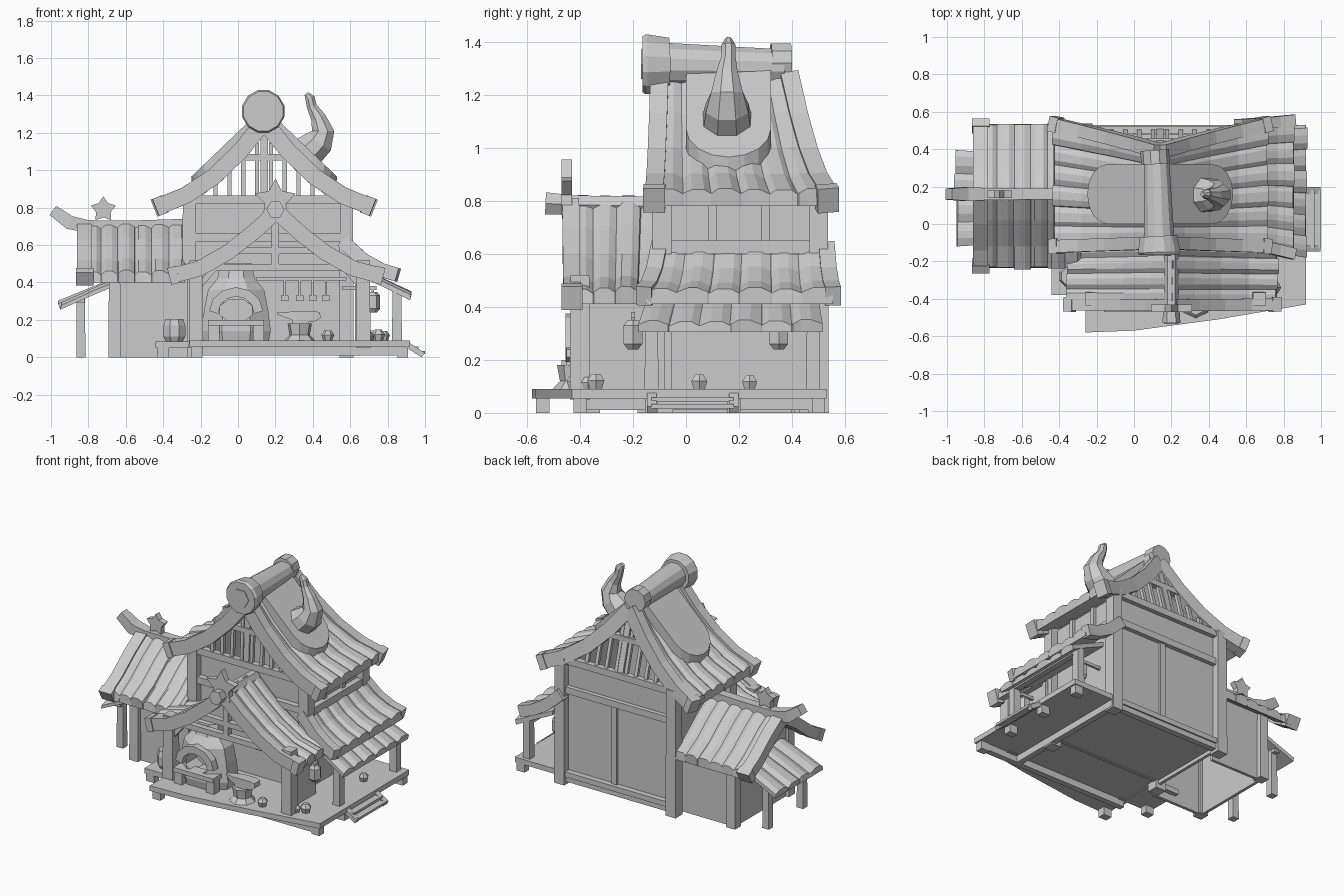
import bpy, bmesh, math, random
from mathutils import Vector as V

if "Cube" in bpy.data.objects:
    bpy.data.objects.remove(bpy.data.objects["Cube"])
random.seed(4)

grey = bpy.data.materials.new("plain_grey")
grey.diffuse_color = (0.6, 0.6, 0.6, 1)
grey.use_nodes = True
grey.node_tree.nodes["Principled BSDF"].inputs["Base Color"].default_value = grey.diffuse_color

def mesh(name, verts, faces):
    me = bpy.data.meshes.new(name)
    bm = bmesh.new()
    vs = [bm.verts.new(v) for v in verts]
    for f in faces:
        bm.faces.new([vs[i] for i in f])
    bmesh.ops.recalc_face_normals(bm, faces=bm.faces)
    bm.to_mesh(me)
    bm.free()
    me.materials.append(grey)
    ob = bpy.data.objects.new(name, me)
    bpy.context.collection.objects.link(ob)
    return ob

def prism(name, bottom, top):
    """Solid between two matching outlines."""
    n = len(bottom)
    faces = [list(range(n)), list(range(n, 2 * n))]
    faces += [[i, (i + 1) % n, n + (i + 1) % n, n + i] for i in range(n)]
    return mesh(name, list(bottom) + list(top), faces)

def box(name, x0, x1, y0, y1, z0, z1):
    o = [(x0, y0), (x1, y0), (x1, y1), (x0, y1)]
    return prism(name, [(x, y, z0) for x, y in o], [(x, y, z1) for x, y in o])

def tube(name, pts, sizes, n=4, ref=(0, 1, 0)):
    """Sweep an n-sided section along pts; sizes = half (width along ref, depth)."""
    pts, ref = [V(p) for p in pts], V(ref)
    if not isinstance(sizes, list):
        sizes = [sizes] * len(pts)
    verts, faces = [], []
    for i, p in enumerate(pts):
        t = (pts[min(i + 1, len(pts) - 1)] - pts[max(i - 1, 0)]).normalized()
        a = t.cross(ref).normalized()
        b = a.cross(t)
        w, h = sizes[i] if isinstance(sizes[i], tuple) else (sizes[i], sizes[i])
        for k in range(n):
            g, c = 2 * math.pi * (k + .5) / n, 1 / math.cos(math.pi / n)
            verts.append(p + b * w * c * math.cos(g) + a * h * c * math.sin(g))
        if i:
            o = (i - 1) * n
            faces += [[o + k, o + (k + 1) % n, o + n + (k + 1) % n, o + n + k] for k in range(n)]
    faces += [list(range(n)), list(range(len(verts) - n, len(verts)))]
    return mesh(name, verts, faces)

def post(name, x, y, z0, z1, r=.03):
    return tube(name, [(x, y, z0), (x, y, z1)], [r * 1.1, r])

def roof(name, prof, top, eave, n, axis="x", thick=.045):
    """Boarded slope: prof runs ridge to eave, top / eave give the span there."""
    verts, low, faces, m = [], [], [], len(prof)
    swap = lambda u, v, z: (u, v, z) if axis == "x" else (v, u, z)
    cols = []
    for j in range(n):
        lift = random.uniform(-.005, .006)
        cols += [(j + .0, 0, lift), (j + random.uniform(.2, .35), .016, lift),
                 (j + random.uniform(.6, .75), .016, lift), (j + .96, 0, lift)]
    for c, bump, lift in cols:
        for i, (u, z) in enumerate(prof):
            f = i / (m - 1)
            a, b = top[0] + (eave[0] - top[0]) * f, top[1] + (eave[1] - top[1]) * f
            v = a + (b - a) * c / n
            verts.append(swap(u + (prof[-1][0] - prof[-2][0]) * lift * 12 * (i == m - 1), v, z + bump + lift))
            low.append(swap(u, v, z - thick))
    k = len(verts)
    verts += low
    nc = len(cols)
    for j in range(nc - 1):
        for i in range(m - 1):
            q = [j * m + i, j * m + i + 1, j * m + m + i + 1, j * m + m + i]
            faces += [q, [k + s for s in q]]
        for i in (0, m - 1):
            faces.append([j * m + i, j * m + m + i, k + j * m + m + i, k + j * m + i])
    for j in (0, nc - 1):
        for i in range(m - 1):
            faces.append([j * m + i, j * m + i + 1, k + j * m + i + 1, k + j * m + i])
    return mesh(name, verts, faces)

def gable(name, c, prof, top, eave, n, axis="x", bw=.032, bh=.042, ends=(0, 1)):
    """Two mirrored slopes with barge beams along the open ends."""
    for s in (-1, 1):
        p = [(c + s * d, z) for d, z in prof]
        roof(name + "_slope", p, top, eave, n, axis)
        for e in ends:
            pts = []
            for i, (u, z) in enumerate(p):
                v = top[e] + (eave[e] - top[e]) * i / (len(p) - 1)
                pts.append((u, v, z - .02) if axis == "x" else (v, u, z - .02))
            ref = (0, 1, 0) if axis == "x" else (1, 0, 0)
            tube(name + "_barge_beam", pts, (bw, bh), 4, ref)
            tip, d = V(pts[-1]), (V(pts[-1]) - V(pts[-2])).normalized()
            tube(name + "_beam_cap", [tip - d * .035, tip + d * .012], (bw + .007, bh + .004), 4, ref)

def star(name, c, r, ri, n, d):
    o = [(r if i % 2 == 0 else ri, math.pi * (i / n + .5)) for i in range(2 * n)]
    ring = lambda y: [(c[0] + q * math.cos(a), y, c[2] + q * math.sin(a)) for q, a in o]
    return prism(name, ring(c[1] - d), ring(c[1] + d))

# Deck, joists and steps
deck = [(-.26, -.58), (0, -.57), (.45, -.51), (.92, -.43), (.92, .53), (-.26, .53)]
prism("deck", [(x, y, .055) for x, y in deck], [(x, y, .09) for x, y in deck])
box("side_deck", -.44, -.24, -.38, -.1, .05, .085)
box("front_joist", -.24, .9, -.42, -.38, .01, .055)
box("wall_joist", .58, .62, -.4, .53, .01, .055)
for x, y in [(-.22, -.54), (.88, -.4), (.88, -.13), (.88, .18), (.88, .5), (-.4, -.35)]:
    box("deck_foot", x - .03, x + .03, y - .025, y + .025, 0, .055)
for y in (-.13, .18):
    tube("step_stringer", [(.9, y, .07), (.99, y, .012)], (.018, .015))
for x, z in ((.94, .05), (.975, .025)):
    box("step_tread", x - .025, x + .025, -.13, .18, z - .008, z + .008)

# Main house walls, posts and beams
X0, X1, Y0, Y1 = -.26, .58, -.09, .5
box("back_wall", X0, X1, .475, .49, .03, .85)
box("front_wall", X0, X1, -.08, -.06, .05, .85)
box("left_wall", X0, X0 + .02, Y0, Y1, .03, .83)
box("right_wall", X1 - .03, X1 - .01, Y0, Y1, .05, .82)
for x in (X0, X1):
    for y in (Y0, Y1):
        post("house_post", x, y, 0, .86, .035)
for y, yt in ((Y0 - .01, Y0 + .01), (Y1, .39)):
    lean = lambda z: y + (yt - y) * (z - .84) / .4
    for z in (.64, .84):
        box("cross_beam", X0, X1, y - .02, y + .02, z - .02, z + .025)
    tube("king_post", [(.14, lean(.84), .84), (.14, lean(1.22), 1.22)], (.015, .02))
    tube("collar_beam", [(0, lean(1.07), 1.07), (.28, lean(1.07), 1.07)], (.02, .018))
    for i in range(8):
        x = -.12 + i * .074
        zt = 1.18 - abs(x - .14) * .95
        tube("lattice_bar", [(x, lean(.84), .84), (x, lean(zt), zt)], .011)
    for s in (-1, 1):
        tube("rafter", [(.14 + s * .08, lean(1.12), 1.12), (.14 + s * .36, lean(.86), .86)], .018)
box("sill_beam", X0, X1, .48, .52, .02, .07)
box("back_stud", .17, .21, .48, .505, .05, .64)
for y in (.1, .3):
    box("window_post", .55, .59, y - .015, y + .015, .62, .82)
box("skirt_plate", .55, .61, -.1, .52, .6, .65)

# Main roof with round ridge roll
gable("main_roof", .14, [(0, 1.28), (.13, 1.12), (.27, .985), (.42, .885), (.57, .825)],
      (-.1, .39), (-.12, .535), 6, bw=.034, bh=.045)
tube("ridge_roll", [(.135, -.1, 1.315), (.12, .37, 1.305)], [.082, .066], 12, (0, 0, 1))
tube("ridge_front_cap", [(.135, -.165, 1.315), (.135, -.15, 1.315), (.13, -.065, 1.315)],
     [.105, .113, .1], 12, (0, 0, 1))
tube("ridge_cap_boss", [(.135, -.17, 1.315), (.135, -.15, 1.315)], .055, 6, (0, 0, 1))
tube("ridge_back_cap", [(.115, .32, 1.32), (.11, .395, 1.32)], .073, 10, (0, 0, 1))

# Rounded shields draped on both slopes
for s in (-1, 1):
    o = [(.04, .0), (.04, .32)] + [(.27 + .11 * math.sin(math.pi * i / 8), .16 + .16 * math.cos(math.pi * i / 8)) for i in range(9)]
    z = lambda d: 1.31 - d * .96
    prism("roof_shield", [(.14 + s * d, y, z(d) - .06) for d, y in o],
          [(.14 + s * (d + .01), y, z(d) + .02) for d, y in o])

# Curled horn chimney
tube("horn", [(.31, .155, 1.08), (.38, .155, 1.1), (.43, .155, 1.15), (.455, .155, 1.21),
              (.43, .155, 1.28), (.395, .16, 1.34), (.385, .16, 1.385), (.365, .16, 1.41)],
     [.08, .09, .08, .06, .04, .027, .026, .012], 8)

# Front gable over the forge
gable("front_roof", .205, [(0, .80), (.12, .69), (.26, .58), (.41, .495), (.56, .455)],
      (-.435, -.08), (-.43, -.1), 4, ends=(0,))
tube("front_ridge", [(.2, -.1, .78), (.2, -.42, .785), (.2, -.53, .79)], [.035, .035, .042], 6, (0, 0, 1))
star("front_finial", (.2, -.45, .84), .115, .06, 5, .02)
for x in (-.225, .67):
    post("forge_post", x, -.4, .05, .52, .035)
    tube("forge_brace", [(x, -.4, .36), (x + (.12 if x < 0 else -.12), -.4, .5)], .015)
    box("forge_side_beam", x - .02, x + .02, -.4, -.1, .42, .46)
for z, a, b in ((.48, -.24, .68), (.57, -.02, .44)):
    box("forge_beam", a, b, -.42, -.38, z - .018, z + .018)
box("forge_king_post", .18, .22, -.42, -.38, .48, .76)
box("forge_side_wall", .625, .645, -.39, -.08, .08, .45)

# Right skirt roof and lower lean-to
sk = [(.56, .635), (.67, .535), (.77, .48), (.855, .455)]
roof("skirt_roof", sk, (-.1, .53), (-.15, .56), 6)
for a, b in ((-.1, -.16), (.53, .555)):
    pts = [(x, a + (b - a) * i / 3, z - .015) for i, (x, z) in enumerate(sk)]
    tube("skirt_beam", pts, (.03, .037))
roof("right_lean_to", [(.66, .455), (.8, .39), (.92, .33)], (-.14, .5), (-.18, .52), 6, thick=.025)
for y in (-.13, .48):
    post("porch_post", .85, y, .08, .36, .024)
box("porch_beam", .83, .87, -.16, .5, .32, .35)

# Left wing
box("wing_front_wall", -.67, -.27, -.15, -.13, 0, .46)
box("wing_back_wall", -.67, -.27, .41, .43, 0, .46)
w = [(-.15, 0), (.43, 0), (.43, .44), (.14, .66), (-.15, .44)]
prism("wing_end_wall", [(-.67, *p) for p in w], [(-.65, *p) for p in w])
for y in (-.15, .43):
    post("wing_post", -.66, y, 0, .46, .03)
gable("wing_roof", .15, [(0, .705), (.13, .62), (.27, .51), (.385, .445)],
      (-.82, -.28), (-.82, -.28), 6, axis="y", bw=.04, bh=.036, ends=(0,))
tube("wing_ridge", [(-.28, .16, .71), (-.6, .16, .70), (-.8, .16, .70), (-.9, .16, .72), (-.99, .16, .785)],
     [.03, .03, .033, .037, .03])
star("wing_finial", (-.72, .16, .79), .07, .042, 5, .02)
roof("left_lean_to", [(-.6, .43), (-.78, .355), (-.95, .28)], (-.1, .38), (-.12, .4), 4, thick=.025)
for y in (-.05, .32):
    post("lean_to_post", -.84, y, 0, .32, .022)
box("lean_to_beam", -.86, -.82, -.1, .37, .29, .315)

# Furnace with arched mouth
fur = tube("furnace", [(-.01, -.3, z) for z in (.09, .14, .26, .36, .42, .5)],
           [(.13, .175), (.14, .185), (.13, .17), (.12, .15), (.08, .1), (.06, .085)], 8)
cut = tube("furnace_mouth_cutter", [(-.01, -.52, .25), (-.01, -.31, .25)], (.06, .085), 8, (0, 0, 1))
cut.hide_render = True
cut.hide_viewport = True
mod = fur.modifiers.new("mouth", "BOOLEAN")
mod.object, mod.operation, mod.solver = cut, "DIFFERENCE", "EXACT"
arch = [(-.01 + .12 * math.cos(math.pi * i / 6), -.43, .24 + .11 * math.sin(math.pi * i / 6)) for i in range(7)]
tube("furnace_arch", arch, (.025, .025))
box("furnace_hearth", -.16, .14, -.47, -.38, .17, .2)
for x in (-.13, .11):
    box("hearth_leg", x - .03, x + .03, -.46, -.4, .09, .17)

# Anvil on a stump
tube("stump", [(.33, -.42, .09), (.33, -.42, .12), (.33, -.42, .18)], [.075, .05, .06], 7)
tube("anvil", [(.21, -.42, .235), (.27, -.42, .225), (.31, -.42, .22), (.41, -.42, .22), (.44, -.42, .225)],
     [(.008, .006), (.03, .018), (.035, .028), (.035, .028), (.03, .015)], 4)
box("anvil_foot", .29, .38, -.45, -.39, .17, .2)

# Tool rail and hanging tools
box("tool_rail", .1, .58, -.14, -.11, .41, .43)
for x in (.25, .33, .4, .47):
    box("tool_handle", x - .006, x + .006, -.135, -.12, .33, .42)
    box("tool_head", x - .02, x + .02, -.14, -.115, .3, .33)

# Barrel, lanterns and pots
tube("barrel", [(-.34, -.28, z) for z in (.085, .11, .17, .205)], [.045, .058, .058, .048], 8)
for x, y in ((.72, -.2), (.72, .35)):
    tube("lantern", [(x, y, z) for z in (.24, .26, .33, .35)], [.02, .035, .035, .02], 6)
    box("lantern_bracket", .56, x + .02, y - .008, y + .008, .36, .38)
    post("lantern_cord", x, y, .35, .37, .006)
for x, y, r in ((.75, -.34, .032), (.7, -.37, .025), (.78, .24, .028), (.72, .05, .03), (.48, -.42, .03)):
    tube("pot", [(x, y, .09), (x, y, .09 + r), (x, y, .09 + r * 1.8)], [r * .7, r, r * .5], 6)
